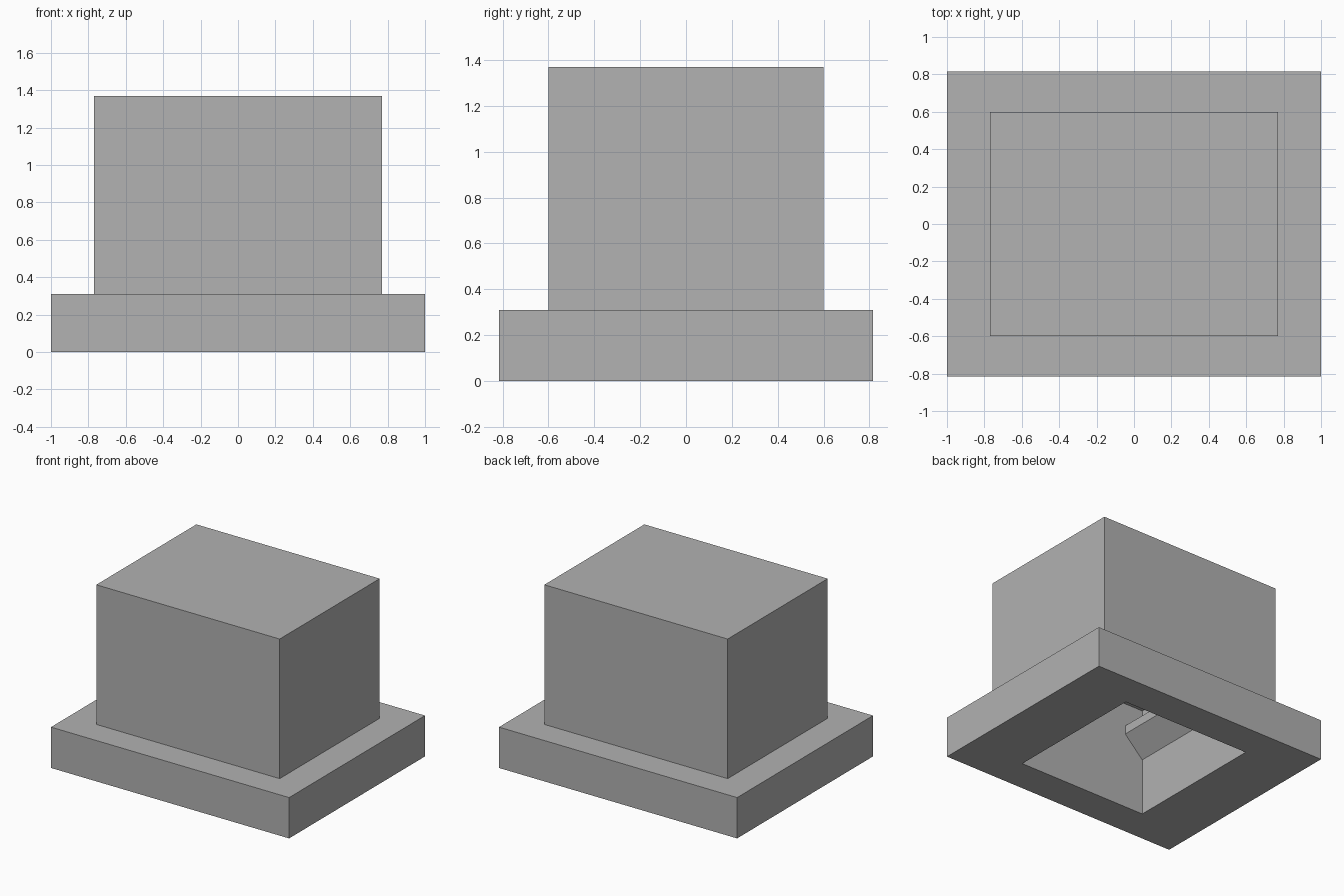
import bpy
import bmesh

if "Cube" in bpy.data.objects:
    bpy.data.objects.remove(bpy.data.objects["Cube"], do_unlink=True)

# Single flat colour
grey = bpy.data.materials.new("plain_grey")
grey.use_nodes = True
colour = (0.445, 0.445, 0.445, 1)
grey.diffuse_color = colour
grey.node_tree.nodes["Principled BSDF"].inputs["Base Color"].default_value = colour


def prism(name, profile, half_depth):
    """Extrude an x-z profile symmetrically along y."""
    bm = bmesh.new()
    face = bm.faces.new([bm.verts.new((x, -half_depth, z)) for x, z in profile])
    out = bmesh.ops.extrude_face_region(bm, geom=[face])
    moved = [v for v in out["geom"] if isinstance(v, bmesh.types.BMVert)]
    bmesh.ops.translate(bm, verts=moved, vec=(0, 2 * half_depth, 0))
    bmesh.ops.recalc_face_normals(bm, faces=bm.faces)
    mesh = bpy.data.meshes.new(name)
    bm.to_mesh(mesh)
    bm.free()
    mesh.materials.append(grey)
    obj = bpy.data.objects.new(name, mesh)
    bpy.context.collection.objects.link(obj)
    return obj


def mirrored(half):
    """Close a right-hand half profile by mirroring it in x."""
    return half + [(-x, z) for x, z in reversed(half)]


def combine(target, tool, operation):
    mod = target.modifiers.new(operation.lower(), "BOOLEAN")
    mod.operation, mod.solver, mod.object = operation, "EXACT", tool
    bpy.context.view_layer.objects.active = target
    bpy.ops.object.modifier_apply(modifier=mod.name)
    bpy.data.objects.remove(tool, do_unlink=True)


# Wide flange with the block standing on it
housing = prism("housing", mirrored([(1, 0), (1, 0.31)]), 0.815)
block = prism("block", mirrored([(0.77, 0.15), (0.77, 1.37)]), 0.6)
combine(housing, block, "UNION")

# Socket from below, with a chamfered retaining lip on both sides
socket = prism("socket_cutter", mirrored([
    (0.54, -0.1), (0.54, 0.43), (0.387, 0.58),
    (0.387, 0.645), (0.54, 0.645), (0.54, 0.82)]), 0.555)
socket.hide_render = True
combine(housing, socket, "DIFFERENCE")
